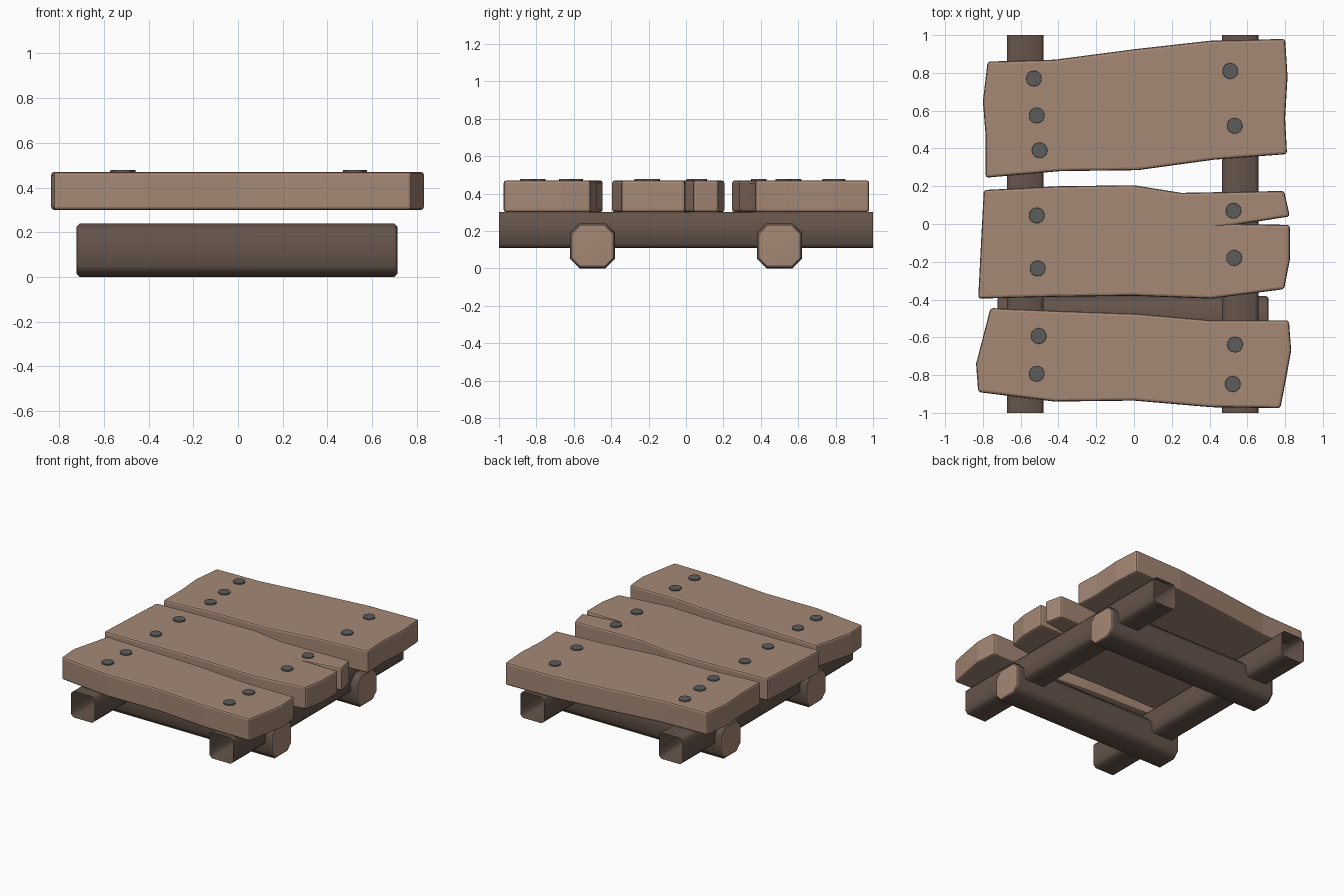
import bpy, bmesh
from math import radians
from mathutils import Vector

if "Cube" in bpy.data.objects:
    bpy.data.objects.remove(bpy.data.objects["Cube"])


def material(name, rgb):
    m = bpy.data.materials.new(name)
    m.diffuse_color = (*rgb, 1)
    m.use_nodes = True
    m.node_tree.nodes["Principled BSDF"].inputs["Base Color"].default_value = m.diffuse_color
    return m


LIGHT = material("cut_wood", (0.376, 0.246, 0.178))
DARK = material("bark_wood", (0.13, 0.089, 0.069))
IRON = material("iron", (0.107, 0.107, 0.107))


def prism(points, sweep, caps=True):
    """Extrude a closed loop of 3D points along the sweep vector."""
    bm = bmesh.new()
    lo = [bm.verts.new(p) for p in points]
    hi = [bm.verts.new(Vector(p) + Vector(sweep)) for p in points]
    n = len(lo)
    for i in range(n):
        j = (i + 1) % n
        bm.faces.new((lo[i], lo[j], hi[j], hi[i]))
    if caps:
        bm.faces.new(lo)
        bm.faces.new(hi)
    bmesh.ops.recalc_face_normals(bm, faces=bm.faces[:])
    return bm


def finish(bm, name, *mats):
    me = bpy.data.meshes.new(name)
    bm.to_mesh(me)
    bm.free()
    for m in mats:
        me.materials.append(m)
    ob = bpy.data.objects.new(name, me)
    bpy.context.collection.objects.link(ob)
    return ob


def smooth(ob, angle):
    bpy.ops.object.select_all(action='DESELECT')
    ob.select_set(True)
    bpy.context.view_layer.objects.active = ob
    bpy.ops.object.shade_smooth_by_angle(angle=radians(angle))


def chamfered(h, c):
    """Square of half size h with corners cut by c."""
    k = h - c
    return [(h, -k), (h, k), (k, h), (-k, h), (-h, k), (-h, -k), (-k, -h), (k, -h)]


# Planks: uneven outlines with softened edges, the middle one split at its right end
planks = {
    "front_plank": [(-.76, -.445), (-.4, -.46), (.02, -.475), (.41, -.51), (.82, -.51),
                    (.832, -.67), (.805, -.82), (.775, -.975), (.41, -.97), (0, -.935),
                    (-.42, -.94), (-.825, -.89), (-.836, -.74)],
    "middle_plank": [(-.795, .18), (-.4, .2), (0, .205), (.25, .165), (.795, .175),
                     (.825, .04), (.57, 0), (.825, -.005), (.825, -.19), (.795, -.345),
                     (.41, -.395), (0, -.38), (-.4, -.385), (-.825, -.395), (-.81, -.1)],
    "back_plank": [(-.775, .86), (-.42, .87), (0, .925), (.4, .97), (.8, .98),
                   (.813, .78), (.8, .56), (.81, .37), (.42, .34), (.02, .285),
                   (-.39, .28), (-.785, .245), (-.785, .46), (-.8, .65)],
}
for name, outline in planks.items():
    bm = prism([(x, y, .3) for x, y in outline], (0, 0, .17))
    edges = [e for e in bm.edges if e.calc_face_angle_signed() > .6]
    bmesh.ops.bevel(bm, geom=edges, offset=.014, offset_type='OFFSET', segments=2,
                    profile=.5, affect='EDGES', clamp_overlap=True)
    finish(bm, name, LIGHT)

# Long rails: open-ended square tubes under the planks
for name, x in (("left_rail", -.575), ("right_rail", .563)):
    bm = prism([(x + a, -1, .205 + b) for a, b in chamfered(.097, .02)], (0, 2, 0), caps=False)
    smooth(finish(bm, name, DARK), 50)

# Cross beams: octagonal logs with pale cut ends
for name, y in (("front_beam", -.5), ("back_beam", .5)):
    bm = prism([(-.722, y + a, .12 + b) for a, b in chamfered(.12, .05)], (1.435, 0, 0))
    rims = [e for e in bm.edges if abs(e.verts[0].co.x - e.verts[1].co.x) < .01]
    bmesh.ops.bevel(bm, geom=rims, offset=.014, segments=1, affect='EDGES')
    for f in bm.faces:
        f.material_index = int(abs(f.normal.x) > .9)
    beam = finish(bm, name, DARK, LIGHT)
    smooth(beam, 50)
    beam.modifiers.new("even_shading", 'WEIGHTED_NORMAL').keep_sharp = True

# Nail heads
nails = [(-.53, .77), (-.515, .575), (-.5, .39), (.51, .81), (.533, .52),
         (-.515, .045), (-.51, -.235), (.527, .07), (.53, -.18),
         (-.505, -.593), (-.515, -.793), (.535, -.638), (.523, -.847)]
for i, (x, y) in enumerate(nails):
    bm = bmesh.new()
    bmesh.ops.create_cone(bm, cap_ends=True, segments=16, radius1=.044, radius2=.041, depth=.03)
    bmesh.ops.translate(bm, verts=bm.verts[:], vec=(x, y, .463))
    smooth(finish(bm, f"nail_{i + 1}", IRON), 35)
